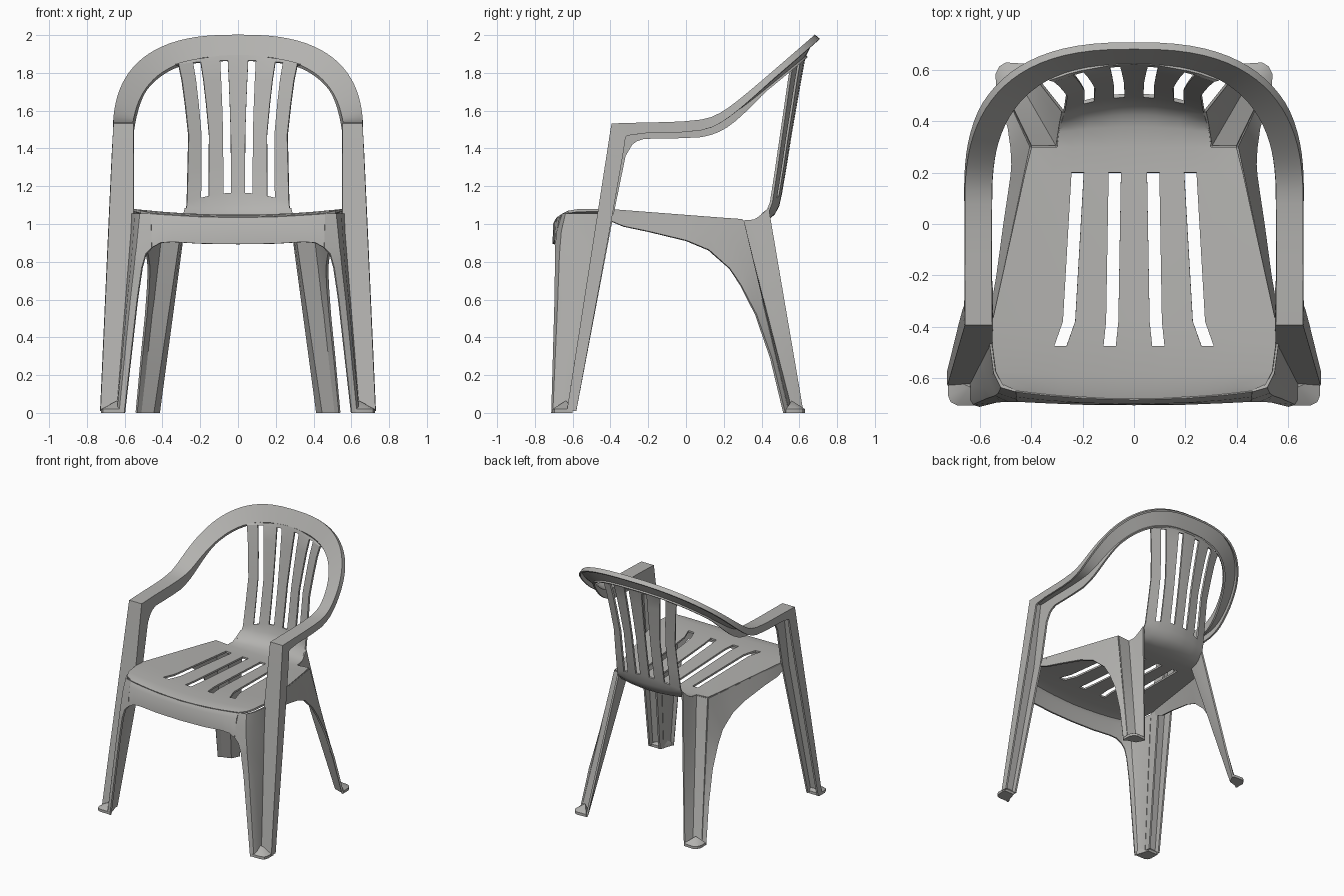
import bpy, bmesh, math
from mathutils import Vector

if "Cube" in bpy.data.objects:
    bpy.data.objects.remove(bpy.data.objects["Cube"])

plastic = bpy.data.materials.new("warm_grey_plastic")
plastic.diffuse_color = (0.45, 0.445, 0.43, 1)
plastic.use_nodes = True
plastic.node_tree.nodes["Principled BSDF"].inputs["Base Color"].default_value = plastic.diffuse_color


def finish(name, bm, thick):
    """Mirror across x, give the sheet thickness and shade it."""
    bmesh.ops.recalc_face_normals(bm, faces=bm.faces)
    me = bpy.data.meshes.new(name)
    bm.to_mesh(me)
    bm.free()
    ob = bpy.data.objects.new(name, me)
    bpy.context.collection.objects.link(ob)
    me.materials.append(plastic)
    m = ob.modifiers.new("mirror", 'MIRROR')
    m.use_clip = True
    if thick:
        s = ob.modifiers.new("solid", 'SOLIDIFY')
        s.thickness, s.offset = thick, 0
    bpy.ops.object.select_all(action='DESELECT')
    ob.select_set(True)
    bpy.context.view_layer.objects.active = ob
    bpy.ops.object.convert(target='MESH')
    bpy.ops.object.shade_smooth_by_angle(angle=math.radians(32))


def sheet(name, rows, skip=lambda r, c: False, thick=0.014):
    """Loft a grid of points into a thin sheet."""
    bm = bmesh.new()
    vs = [[bm.verts.new(p) for p in row] for row in rows]
    for r in range(len(vs) - 1):
        for c in range(len(vs[0]) - 1):
            if not skip(r, c):
                bm.faces.new((vs[r][c], vs[r][c + 1], vs[r + 1][c + 1], vs[r + 1][c]))
    loose = [v for v in bm.verts if not v.link_faces]
    bmesh.ops.delete(bm, geom=loose, context='VERTS')
    finish(name, bm, thick)


def lerp(a, b, t):
    return Vector(a).lerp(Vector(b), t)


def keyed(keys, t):
    """Piecewise linear value at t."""
    for (t0, v0), (t1, v1) in zip(keys, keys[1:]):
        if t <= t1:
            return v0 + (v1 - v0) * (t - t0) / (t1 - t0)
    return keys[-1][1]


# --- Seat and backrest: one sheet along a centre profile (y, z) ---
spine = [(-.68, 1.03), (-.65, 1.037), (-.59, 1.042), (-.475, 1.042), (-.38, 1.04),
         (.2, 1.008), (.3, 1.003), (.38, 1.008), (.43, 1.025), (.465, 1.055),
         (.488, 1.1), (.502, 1.165), (.527, 1.31), (.552, 1.47), (.58, 1.63),
         (.603, 1.76), (.622, 1.865), (.63, 1.893)]
# widths and bowing, keyed by profile row
inner_slot = [(0, .095), (3, .095), (5, .075), (11, .058), (13, .059), (17, .08)]
outer_slot = [(0, .295), (3, .287), (5, .22), (11, .176), (13, .174), (17, .233)]
back_edge = [(0, .40), (4, .42), (5, .32), (6, .30), (10, .275), (13, .262), (17, .332)]
seat_edge = [(0, .46), (1, .515), (2, .54), (3, .553), (4, .553), (5, .425), (6, .40)]
bow_y = [(0, .15), (3, 0), (6, 0), (9, -.7), (13, -.7), (17, -.6)]
bow_z = [(0, .1), (8, .1), (9, 0), (11, -.7), (13, 0), (15, 0), (17, -.45)]
rows = []
for r, (y, z) in enumerate(spine):
    a, b = keyed(inner_slot, r), keyed(outer_slot, r)
    h = .024 if r < 6 else .0205
    xs = (0, a - h, a + h, b - h, b + h, keyed(back_edge, r), keyed(seat_edge, r))
    rows.append([(x, y + keyed(bow_y, r) * x * x, z + keyed(bow_z, r) * x * x) for x in xs])


def openings(r, c):
    slot = c in (1, 3) and (3 <= r < 5 or 11 <= r < 16)
    return slot or (c == 5 and r >= 6)


sheet("seat_and_backrest", rows, openings)

# --- Front apron under the seat edge ---
apron = [((0, -.68, 1.03), (0, -.70, .893)),
         ((.20, -.674, 1.034), (.20, -.698, .896)),
         ((.34, -.663, 1.042), (.35, -.692, .905)),
         ((.42, -.654, 1.047), (.41, -.689, .90)),
         ((.46, -.648, 1.051), (.455, -.687, .875))]
sheet("front_apron", [[a, lerp(a, b, .2) + Vector((0, -.012, 0)), b] for a, b in apron])


# --- Front leg: slanted band edges by height ---
def leg_y(z):
    return -.39 - .155 * (1.53 - z)


def leg_inner(z):
    return Vector((.557 + .08 * max(0, 1 - z), leg_y(z), z))


def leg_outer(z):
    return Vector((.655 + .045 * (1.53 - z), leg_y(z), z))


# panel wrapping from the apron to the band: z, free edge, corner, side
panel = [(1.055, (.46, -.648), (.515, -.633), (.541, -.58)),
         (.960, (.457, -.678), (.525, -.655), (.547, -.59)),
         (.875, (.455, -.687), (.533, -.662), (.553, -.605)),
         (.840, (.487, -.688), (.538, -.665), (.556, -.61)),
         (.770, (.507, -.688), (.545, -.668), (.562, -.618)),
         (.600, (.532, -.69), (.565, -.674), (.580, -.635)),
         (0, (.600, -.707), (.625, -.70), (.635, -.685))]
sheet("front_leg_panel", [[(x, y, z) for x, y in p] + [leg_inner(z)] for z, *p in panel])

# --- Arm band: front leg, armrest and top hoop in one flanged strip ---
band = []
# leg part: height, outer flange (y, z), inner flange (y, z)
for z, oy, oz, iy, iz in [(.01, .045, 0, .045, 0), (1.03, .075, 0, .08, 0),
                          (1.37, .08, -.01, .095, -.01), (1.5, .075, -.04, .11, -.08),
                          (1.528, .08, -.06, .13, -.09)]:
    o, i = leg_outer(z), leg_inner(z)
    band.append([o + Vector((0, oy, oz)), o, i, i + Vector((0, iy, iz))])


def rise(y, slope, start, soft):
    """Flat armrest easing into the sloped hoop."""
    d = y - start
    return 1.527 + slope / 2 * (d + math.hypot(d, soft))


def rim(half_width, depth, t, slope, start, soft):
    """Straight arm for t < 0, rounded hoop for t from 0 to 1."""
    a = max(t, 0) * math.pi / 2
    x = half_width * max(math.cos(a), 0) ** .77 if t < .999 else 0
    y = .08 + depth * math.sin(a) ** .77 + min(t, 0)
    return Vector((x, y, rise(y, slope, start, soft)))


steps = 22
for t in [-.3, -.2, -.1] + [(k / steps) ** 1.15 for k in range(steps + 1)]:
    s = max(t, 0)
    o = rim(.655, .603, t, .88, .155, .096)
    i = rim(.56, .55, t, .84, .201, .09)
    e = min(1, s * 3)
    out = Vector((.012 * e * (1 - s), .021 * e, -.052 + .032 * e))
    inn = Vector((0, .01 * e, -.08 + .068 * e if t >= 0 else -.08))
    band.append([o + out, o, i, i + inn])
sheet("arm_band", band)

# --- Side aprons sweeping down into the back legs ---
S0 = (.553, -.42, 1.07)                      # front of seat edge
E0, E1 = (.40, .30, 1.018), (.515, .54, 0)   # outer ridge of back leg
F0, F1 = (.30, .30, 1.012), (.45, .56, 0)    # inner ridge
lower = [(.556, -.41, 1.02), (.552, -.33, .987), (.53, -.20, .96), (.503, 0, .912),
         (.485, .12, .862), (.475, .19, .80), (.472, .23, .765), (.475, .29, .675),
         (.487, .37, .52), (.511, .45, .29), (.538, .52, 0)]
along = (0, .13, .3, .58, .75, .87, 1, 1.2, 1.4, 1.7, 2)
side = []
for t, b in zip(along, lower):
    a = lerp(S0, E0, t) if t <= 1 else lerp(E0, E1, t - 1)
    side.append([a, lerp(a, b, .5), b])
sheet("side_apron", side)

# --- Back leg: flat strip and flank reaching up to the backrest ---
tops = [E0, F0, (.290, .355, 1.018), (.283, .40, 1.05), (.275, .437, 1.085)]
feet = [E1, F1, (.440, .58, 0), (.430, .60, 0), (.420, .62, 0)]
sheet("back_leg", [[lerp(a, b, k / 4) for a, b in zip(tops, feet)] for k in range(5)])


# --- Foot pads with a sloped toe ---
def pad(name, outline, peak):
    bm = bmesh.new()
    for p in [(x, y, z) for x, y in outline for z in (0, .02)] + [peak]:
        bm.verts.new(p)
    bmesh.ops.convex_hull(bm, input=bm.verts)
    finish(name, bm, 0)


pad("front_foot", [(.605, -.707), (.69, -.707), (.715, -.695), (.725, -.67),
                   (.725, -.60), (.638, -.60)], (.64, -.635, .065))
pad("back_foot", [(.42, .625), (.50, .63), (.525, .615), (.54, .585),
                  (.538, .53), (.45, .56)], (.475, .56, .065))
